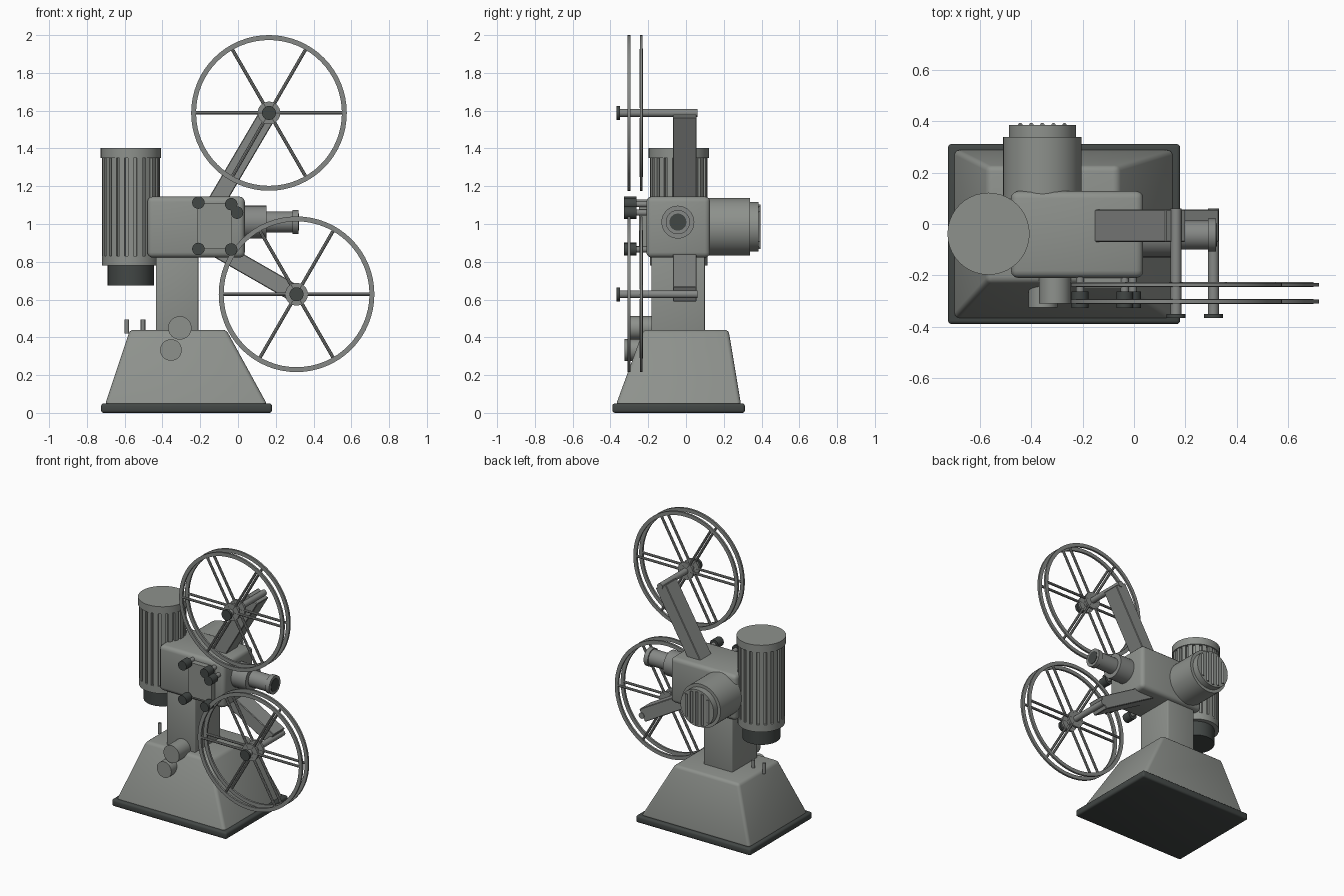
import bpy, bmesh, math
from mathutils import Vector, Matrix

if "Cube" in bpy.data.objects:
    bpy.data.objects.remove(bpy.data.objects["Cube"])


def material(name, rgb):
    m = bpy.data.materials.new(name)
    m.diffuse_color = (*rgb, 1)
    m.use_nodes = True
    m.node_tree.nodes["Principled BSDF"].inputs["Base Color"].default_value = m.diffuse_color
    return m


GREY = material("painted grey", (0.27, 0.285, 0.265))
METAL = material("metal grey", (0.24, 0.25, 0.24))
DARK = material("dark rubber", (0.055, 0.063, 0.06))


def finish(name, bm, mat, bevel=0, segments=3):
    bmesh.ops.recalc_face_normals(bm, faces=bm.faces)
    if bevel:
        bmesh.ops.bevel(bm, geom=bm.edges[:], offset=bevel, segments=segments,
                        profile=0.5, affect='EDGES', clamp_overlap=True)
    me = bpy.data.meshes.new(name)
    bm.to_mesh(me)
    bm.free()
    me.materials.append(mat)
    ob = bpy.data.objects.new(name, me)
    bpy.context.collection.objects.link(ob)
    bpy.ops.object.select_all(action='DESELECT')
    ob.select_set(True)
    bpy.context.view_layer.objects.active = ob
    bpy.ops.object.shade_smooth_by_angle(angle=math.radians(35))
    return ob


def loft(name, bottom, top, mat, bevel=0):
    """Box or frustum between two rectangles (x0, x1, y0, y1, z)."""
    bm = bmesh.new()
    rings = []
    for x0, x1, y0, y1, z in (bottom, top):
        rings.append([bm.verts.new(p) for p in
                      ((x0, y0, z), (x1, y0, z), (x1, y1, z), (x0, y1, z))])
    a, b = rings
    bm.faces.new(a[::-1])
    bm.faces.new(b)
    for i in range(4):
        j = (i + 1) % 4
        bm.faces.new((a[i], a[j], b[j], b[i]))
    return finish(name, bm, mat, bevel)


def box(name, x, y, z, mat, bevel=0):
    return loft(name, (*x, *y, z[0]), (*x, *y, z[1]), mat, bevel)


def add_rod(bm, p, q, r, n=32):
    p, q = Vector(p), Vector(q)
    d = q - p
    mat = Matrix.Translation((p + q) / 2) @ d.to_track_quat('Z', 'Y').to_matrix().to_4x4()
    bmesh.ops.create_cone(bm, cap_ends=True, segments=n, radius1=r, radius2=r,
                          depth=d.length, matrix=mat)


def rod(name, p, q, r, mat, n=32):
    bm = bmesh.new()
    add_rod(bm, p, q, r, n)
    return finish(name, bm, mat)


def arm(name, p, q, width, y0, y1):
    """Rectangular bar between two (x, z) points."""
    a, b = Vector(p), Vector(q)
    d = (b - a).normalized() * width / 2
    n = Vector((-d.y, d.x))
    bm = bmesh.new()
    verts = [bm.verts.new((c.x, y0, c.y)) for c in (a - n, b - n, b + n, a + n)]
    face = bm.faces.new(verts)
    ext = bmesh.ops.extrude_face_region(bm, geom=[face])["geom"]
    bmesh.ops.translate(bm, vec=(0, y1 - y0, 0),
                        verts=[v for v in ext if isinstance(v, bmesh.types.BMVert)])
    return finish(name, bm, METAL, 0.004, 1)


def reel(name, cx, cz):
    """Two open spoked flanges on a spindle with a dark end cap."""
    bm = bmesh.new()
    for y in (-0.302, -0.236):
        # rim with a rectangular section
        rings = []
        for i in range(64):
            t = math.tau * i / 64
            rings.append([bm.verts.new((cx + r * math.cos(t), y + dy, cz + r * math.sin(t)))
                          for r, dy in ((0.412, -0.007), (0.412, 0.007),
                                        (0.386, 0.007), (0.386, -0.007))])
        for i in range(64):
            a, b = rings[i], rings[(i + 1) % 64]
            for k in range(4):
                m = (k + 1) % 4
                bm.faces.new((a[k], a[m], b[m], b[k]))
        # spokes and hub
        for i in range(6):
            t = math.tau * i / 6
            c, s = math.cos(t), math.sin(t)
            add_rod(bm, (cx + 0.03 * c, y, cz + 0.03 * s),
                    (cx + 0.39 * c, y, cz + 0.39 * s), 0.009, 8)
        add_rod(bm, (cx, y - 0.008, cz), (cx, y + 0.008, cz), 0.06)
    finish(name, bm, METAL)
    rod(name + "_spindle", (cx, -0.355, cz), (cx, 0.06, cz), 0.021, METAL)
    rod(name + "_cap", (cx, -0.367, cz), (cx, -0.35, cz), 0.037, DARK)


# Base, pedestal and column
box("base_plate", (-0.725, 0.18), (-0.39, 0.312), (0, 0.05), DARK, 0.014)
loft("pedestal", (-0.705, 0.157, -0.372, 0.292, 0.04),
     (-0.572, -0.062, -0.225, 0.225, 0.44), GREY, 0.02)
box("column", (-0.435, -0.21), (-0.183, 0.1), (0.42, 0.84), GREY, 0.006)

# Mechanism head with film door and guide rollers
box("head", (-0.48, 0.036), (-0.21, 0.128), (0.822, 1.145), GREY, 0.028)
box("film_door", (-0.215, -0.033), (-0.25, -0.2), (0.868, 1.11), GREY)
for i, (x, z) in enumerate(((-0.21, 1.113), (-0.036, 1.105), (-0.005, 1.06),
                            (-0.21, 0.868), (-0.036, 0.865))):
    rod(f"roller_pin_{i}", (x, -0.28, z), (x, -0.19, z), 0.016, METAL, 16)
    rod(f"roller_{i}", (x, -0.328, z), (x, -0.263, z), 0.033, DARK, 20)

# Lens barrel
LY, LZ = -0.043, 1.01
rod("lens_mount", (0.02, LY, LZ), (0.15, LY, LZ), 0.087, METAL)
rod("lens_barrel", (0.14, LY, LZ), (0.29, LY, LZ), 0.056, METAL)
rod("lens_rim", (0.288, LY, LZ), (0.32, LY, LZ), 0.064, METAL)
rod("lens_glass", (0.31, LY, LZ), (0.323, LY, LZ), 0.045, DARK)

# Upright ventilated motor
MX, MY = -0.567, -0.038
rod("motor_foot", (MX, MY, 0.675), (MX, MY, 0.79), 0.123, DARK, 40)
rod("motor_collar", (MX, MY, 0.78), (MX, MY, 0.83), 0.153, GREY, 40)
rod("motor_cap", (MX, MY, 1.35), (MX, MY, 1.402), 0.16, GREY, 40)
bm = bmesh.new()
outline = []
for i in range(20):
    for f, r in ((-0.32, 0.136), (-0.31, 0.153), (0, 0.153), (0.31, 0.153), (0.32, 0.136)):
        t = math.tau * (i + f) / 20
        outline.append((MX + r * math.cos(t), MY + r * math.sin(t)))
low = [bm.verts.new((x, y, 0.82)) for x, y in outline]
high = [bm.verts.new((x, y, 1.36)) for x, y in outline]
bm.faces.new(low[::-1])
bm.faces.new(high)
for i in range(len(low)):
    j = (i + 1) % len(low)
    bm.faces.new((low[i], low[j], high[j], high[i]))
finish("motor_fins", bm, GREY)

# Lamp housing at the back with vertical grille bars
HX, HZ = -0.357, 0.985
rod("lamp_housing", (HX, 0.1, HZ), (HX, 0.34, HZ), 0.153, GREY, 48)
rod("lamp_cover", (HX, 0.33, HZ), (HX, 0.385, HZ), 0.131, GREY, 48)
for i in range(-2, 3):
    x = HX + i * 0.043
    h = math.sqrt(0.118 ** 2 - (i * 0.043) ** 2)
    rod(f"grille_bar_{i + 2}", (x, 0.385, HZ - h), (x, 0.385, HZ + h), 0.009, METAL, 12)

# Reel arms and reels
arm("upper_arm", (-0.13, 1.09), (0.162, 1.587), 0.092, -0.07, 0.056)
arm("lower_arm", (-0.14, 0.885), (0.308, 0.628), 0.092, -0.07, 0.056)
reel("upper_reel", 0.164, 1.588)
reel("lower_reel", 0.31, 0.628)

# Control dials and switch pins on the pedestal
rod("upper_dial", (-0.308, -0.31, 0.45), (-0.308, -0.18, 0.45), 0.062, GREY)
rod("lower_dial", (-0.355, -0.325, 0.333), (-0.355, -0.235, 0.333), 0.057, GREY)
for i, x in enumerate((-0.588, -0.503)):
    rod(f"switch_pin_{i}", (x, -0.04, 0.42), (x, -0.04, 0.495), 0.012, METAL, 12)
